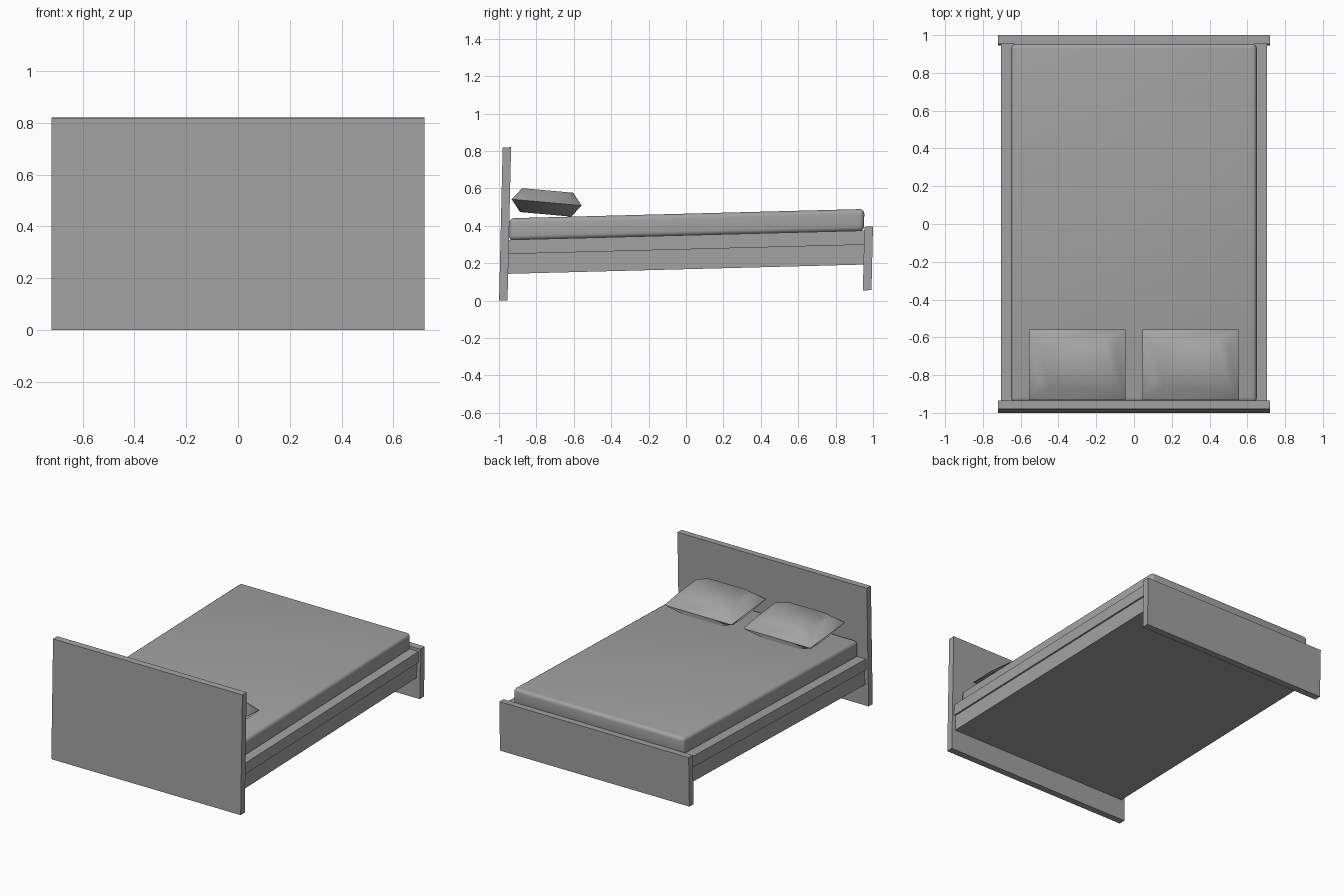
import bpy, bmesh, math
from mathutils import Matrix

if "Cube" in bpy.data.objects:
    bpy.data.objects.remove(bpy.data.objects["Cube"])

# The whole bed leans slightly: y shifts with height, z rises toward the foot
LEAN = Matrix(((1, 0, 0, 0), (0, 1, 0.0235, 0), (0, 0.026, 1, 0), (0, 0, 0, 1)))

# One dark grey for every part
GREY = bpy.data.materials.new("dark_grey")
GREY.diffuse_color = (0.363, 0.363, 0.363, 1)
GREY.use_nodes = True
GREY.node_tree.nodes["Principled BSDF"].inputs["Base Color"].default_value = GREY.diffuse_color


def finish(name, bm, angle=30):
    bmesh.ops.recalc_face_normals(bm, faces=bm.faces)
    me = bpy.data.meshes.new(name)
    bm.to_mesh(me)
    bm.free()
    me.materials.append(GREY)
    ob = bpy.data.objects.new(name, me)
    bpy.context.collection.objects.link(ob)
    bpy.ops.object.select_all(action='DESELECT')
    ob.select_set(True)
    bpy.context.view_layer.objects.active = ob
    bpy.ops.object.shade_smooth_by_angle(angle=math.radians(angle))
    return ob


def box(name, half_x, y0, y1, z0, z1, bevel=0.0):
    bm = bmesh.new()
    bmesh.ops.create_cube(bm, size=1)
    bmesh.ops.scale(bm, vec=(2 * half_x, y1 - y0, z1 - z0), verts=bm.verts)
    bmesh.ops.translate(bm, vec=(0, (y0 + y1) / 2, (z0 + z1) / 2), verts=bm.verts)
    if bevel:
        bmesh.ops.bevel(bm, geom=bm.edges[:], offset=bevel, segments=4,
                        profile=0.5, affect='EDGES')
    bm.transform(LEAN)
    return finish(name, bm)


def pillow(name, x):
    # Sharp rectangular rim; corner-cut plateaus above and below leave thin corners
    bm = bmesh.new()
    corners = ((-1, -1), (1, -1), (1, 1), (-1, 1))
    rim = [bm.verts.new((sx * 0.255, sy * 0.188, 0)) for sx, sy in corners]
    for z in (-0.064, 0.064):
        plateau = []
        for sx, sy in corners:
            pair = [(sx * 0.2, sy * 0.09, z), (sx * 0.14, sy * 0.137, z)]
            if sx * sy < 0:
                pair.reverse()
            plateau += [bm.verts.new(p) for p in pair]
        bm.faces.new(plateau)
        for i in range(4):
            j = (i + 1) % 4
            bm.faces.new((rim[i], plateau[2 * i], plateau[2 * i + 1]))
            bm.faces.new((rim[i], rim[j], plateau[2 * j], plateau[2 * i + 1]))
    bm.transform(Matrix.Translation((x, -0.745, 0.525)) @ Matrix.Rotation(-0.09, 4, 'X'))
    return finish(name, bm, 62)


# End boards
box("headboard", 0.72, -1.0, -0.955, 0.026, 0.845)
box("footboard", 0.72, 0.945, 0.991, 0.03, 0.37)

# Two-tier base
box("lower_base", 0.694, -0.955, 0.945, 0.168, 0.274)
box("upper_base", 0.705, -0.955, 0.945, 0.274, 0.35)

# Bedding
box("mattress", 0.65, -0.955, 0.943, 0.347, 0.465, bevel=0.025)
for side, x in (("left", -0.3), ("right", 0.3)):
    pillow(side + "_pillow", x)
